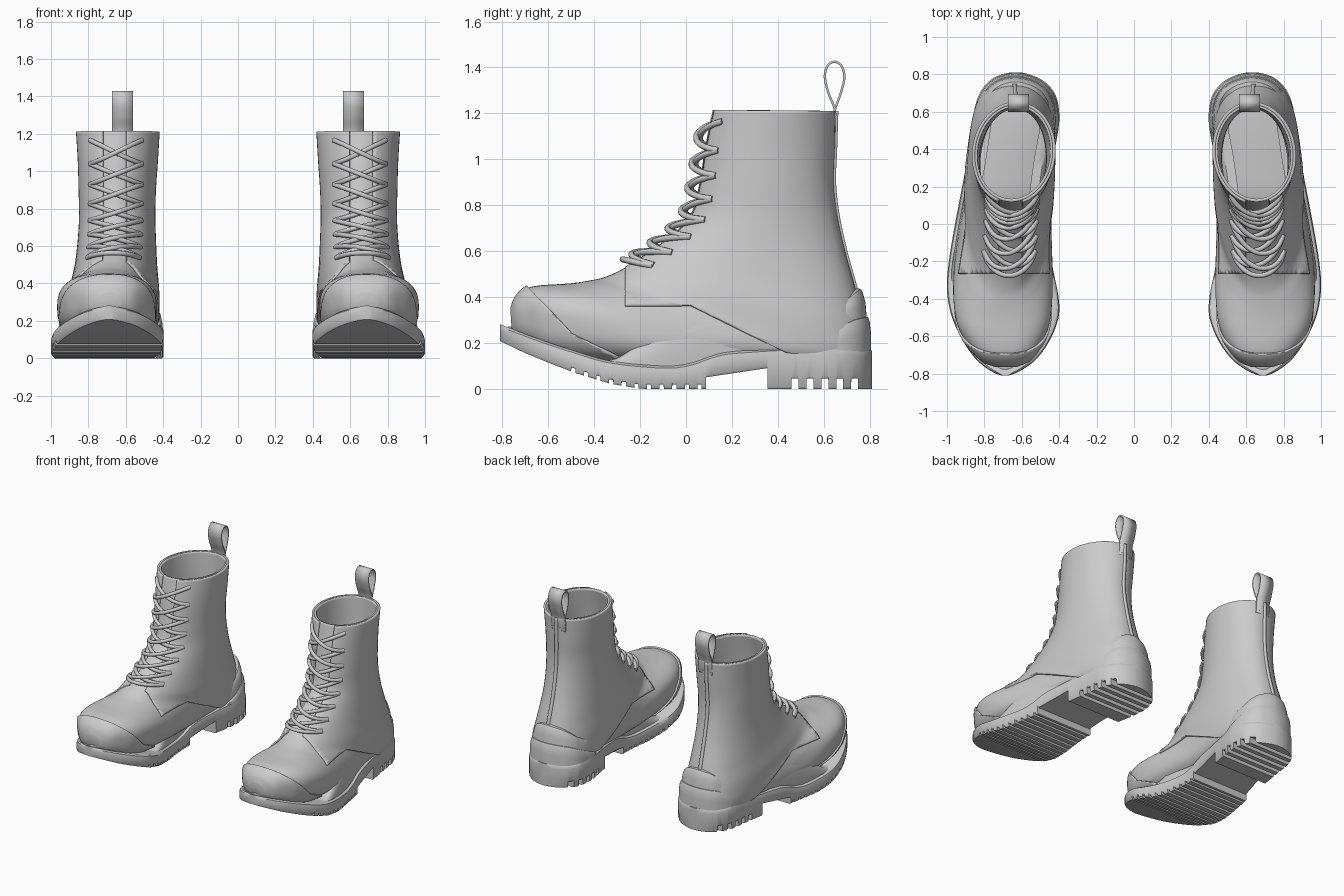
import bpy, bmesh, math
from mathutils import Vector

if "Cube" in bpy.data.objects:
    bpy.data.objects.remove(bpy.data.objects["Cube"])

grey = bpy.data.materials.new("plain grey")
grey.diffuse_color = (0.6, 0.6, 0.6, 1)
grey.use_nodes = True
grey.node_tree.nodes["Principled BSDF"].inputs["Base Color"].default_value = grey.diffuse_color


def catmull(p, t, closed=False):
    """Smooth point at parameter t through a list of equal-length tuples."""
    n = len(p)
    i = int(t) if closed else min(int(t), n - 2)
    f = t - i
    idx = [(i + k) % n if closed else max(0, min(n - 1, i + k)) for k in (-1, 0, 1, 2)]
    a, b, c, d = (p[k] for k in idx)
    return tuple(0.5 * (2*B + (C - A)*f + (2*A - 5*B + 4*C - D)*f*f + (3*B - A - 3*C + D)*f**3)
                 for A, B, C, D in zip(a, b, c, d))


def table(pts, y):
    """Linear interpolation in a list of (y, value)."""
    if y <= pts[0][0]:
        return pts[0][1]
    for (a, u), (b, v) in zip(pts, pts[1:]):
        if y <= b:
            return u + (v - u) * (y - a) / (b - a)
    return pts[-1][1]


def smooth(pts):
    return [catmull(pts, i / 10) for i in range(10 * (len(pts) - 1))] + [pts[-1]]


def finish(name, bm, thick=0, angle=35, recalc=True):
    """Make the right-hand part and mirror it to the other boot."""
    if recalc:
        bmesh.ops.recalc_face_normals(bm, faces=bm.faces[:])
    me = bpy.data.meshes.new(name)
    bm.to_mesh(me)
    bm.free()
    me.materials.append(grey)
    me.shade_smooth()
    me.set_sharp_from_angle(angle=math.radians(angle))
    ob = bpy.data.objects.new(name, me)
    bpy.context.collection.objects.link(ob)
    if thick:
        m = ob.modifiers.new("thickness", 'SOLIDIFY')
        m.thickness, m.offset = thick, -1
    m = ob.modifiers.new("pair", 'MIRROR')
    m.use_mirror_merge = False
    return ob


def skin(rings, caps=(False, False), closed=True):
    """Skin a list of equal point rings."""
    bm = bmesh.new()
    vs = [[bm.verts.new(p) for p in r] for r in rings]
    n = len(vs[0])
    for a, b in zip(vs, vs[1:]):
        for j in range(n if closed else n - 1):
            k = (j + 1) % n
            bm.faces.new((a[j], b[j], b[k], a[k]))
    if caps[0]:
        bm.faces.new(vs[0])
    if caps[1]:
        bm.faces.new(vs[-1][::-1])
    return bm


# Upper sections: front y,z, back y,z, front x, back x, half width, front and back roundness
S = [(.12, 1.215, .64, 1.21, .655, .63, .21, 2, 2),
     (.085, 1.05, .635, 1.05, .655, .63, .2, 2, 2),
     (.06, .9, .63, .9, .656, .635, .193, 2, 2),
     (.02, .76, .645, .76, .657, .635, .19, 2, 2),
     (-.07, .665, .68, .6, .66, .635, .195, 2, 2.1),
     (-.18, .585, .73, .42, .665, .638, .205, 2.1, 2.4),
     (-.28, .52, .765, .25, .675, .64, .22, 2.2, 2.8),
     (-.36, .485, .74, .11, .69, .64, .225, 2.3, 3),
     (-.43, .47, .35, .1, .7, .67, .24, 2.4, 3),
     (-.5, .46, -.1, .1, .7, .7, .265, 2.4, 3),
     (-.57, .455, -.4, .12, .7, .7, .255, 2.5, 3),
     (-.64, .45, -.58, .15, .695, .695, .215, 2.5, 3),
     (-.7, .435, -.68, .2, .69, .69, .16, 2.5, 3),
     (-.745, .39, -.73, .23, .688, .688, .11, 2.4, 2.6),
     (-.765, .34, -.76, .26, .685, .685, .05, 2.2, 2.2)]


def place(s, d, cc, ss):
    fy, fz, by, bz, xf, xb, hw = s[:7]
    k = cc * (1 + 2 * d / math.hypot(fy - by, fz - bz))
    m = (1 + cc) / 2
    return Vector((xb + (xf - xb) * m + (hw + d) * ss,
                   (fy + by) / 2 + (fy - by) / 2 * k, (fz + bz) / 2 + (fz - bz) / 2 * k))


def upper(d, n=60, steps=8):
    rings = []
    for i in range((len(S) - 1) * steps + 1):
        s, ring = catmull(S, i / steps), []
        for j in range(n):
            c, q = math.cos(math.tau * j / n), math.sin(math.tau * j / n)
            e = s[7] if c > 0 else s[8]
            ring.append(place(s, d, math.copysign(abs(c)**(2/e), c), math.copysign(abs(q)**(2/e), q)))
        rings.append(ring)
    return skin(rings, (False, True))


def trim(bm, planes, keep):
    """Cut along planes, then keep faces by a rule on their centre."""
    for co, no in planes:
        bmesh.ops.bisect_plane(bm, geom=bm.verts[:] + bm.edges[:] + bm.faces[:], plane_co=co, plane_no=no)
    bad = [f for f in bm.faces if not keep(*f.calc_center_median())]
    bmesh.ops.delete(bm, geom=bad, context='FACES')
    return bm


# Upper with tongue, toe cap and laced quarters
finish("upper", upper(0), .015, recalc=False)
cap = trim(upper(.012), [((0, -.5, .24), (0, 1.08, 1)), ((0, -.5, .24), (0, .525, 1))],
           lambda x, y, z: z < .24 - (y + .5) * (1.08 if y < -.5 else .525))
finish("toe_cap", cap, .014, recalc=False)
quarters = trim(upper(.014),
                [((0, -.265, 0), (0, 1, 0)), ((0, 0, .365), (0, 0, 1)), ((0, .02, .365), (0, .5, 1)),
                 ((.595, 0, 0), (1, 0, 0)), ((.725, 0, 0), (1, 0, 0))],
                lambda x, y, z: y > -.265 and z > min(.365, .365 - .5 * (y - .02))
                and not (abs(x - .66) < .065 and y < .3))
finish("quarters", quarters, .016, recalc=False)

# Sole outline seen from above, outer side then inner side
OUT = [(.69, -.812), (.81, -.755), (.9, -.65), (.973, -.5), (1, -.35), (.99, -.2), (.957, 0), (.9, .3),
       (.868, .5), (.838, .67), (.76, .775), (.63, .812), (.5, .775), (.425, .7), (.4, .6), (.405, .5), (.44, .3),
       (.465, .05), (.44, -.2), (.402, -.4), (.408, -.52), (.47, -.655), (.56, -.755)]
outline = [Vector(catmull(OUT, i / 6, True)) for i in range(6 * len(OUT))]
outer = sorted((p.y, p.x) for p in outline[:67])
inner = sorted((p.y, p.x) for p in outline[66:] + outline[:1])

TOP = smooth([(-.82, .285), (-.65, .22), (-.5, .17), (-.33, .122), (-.1, .1), (.02, .112), (.15, .155),
              (.3, .17), (.5, .18), (.65, .18), (.82, .165)])
BOTTOM = [(-.815, .21), (-.7, .155), (-.59, .11), (-.48, .068), (-.33, .022), (-.2, 0), (.087, 0),
          (.0871, .05), (.355, .09), (.3551, 0), (.82, 0)]
grooves = [(-.5 + .055 * i, -.482 + .055 * i, .018) for i in range(11)]
grooves += [(a, a + .03, .045) for a in (.46, .525, .59, .655, .72)]


def bottom(y):
    return table(BOTTOM, y) + sum(d for a, b, d in grooves if a < y < b)


# Outsole with cleats and stepped heel
edges = [e for g in grooves for e in g[:2]] + [.087, .355]
ys = sorted([-.81 * math.cos(math.pi * i / 70) for i in range(71)]
            + [e + s for e in edges for s in (-2e-4, 2e-4)])
rings = []
for y in ys:
    a, b, zb, zt = table(inner, y), table(outer, y), bottom(y), table(TOP, y)
    w = b - a
    prof = [(min(.008, w*.1), zb), (0, zb + .01), (0, zt - .03), (min(.006, w*.1), zt - .01), (min(.022, w*.2), zt)]
    rings.append([(b - i, y, z) for i, z in prof] + [(a + i, y, z) for i, z in prof[::-1]])
finish("outsole", skin(rings, (True, True)), angle=40)


# Rubber bands that follow the sole outline
def band(levels, low, high):
    n, res = len(outline), []
    for inset, f in levels:
        ring = []
        for i, p in enumerate(outline):
            t = (outline[(i + 1) % n] - outline[i - 1]).normalized()
            lo, hi = low(p.y), high(p.y)
            ring.append((p.x - t.y * inset, p.y + t.x * inset, lo + (hi - lo) * f))
        res.append(ring)
    return skin(res)


WALL = smooth([(-.82, .275), (-.65, .21), (-.5, .16), (-.33, .125), (-.2, .19), (-.1, .25), (.05, .308),
               (.2, .315), (.45, .3), (.6, .325), (.7, .37), (.82, .44)])
finish("side_wall", band([(.022, 0), (.02, .4), (.03, .8), (.042, .95), (.052, 1), (.1, 1.02)],
                         lambda y: table(TOP, y) - .03, lambda y: table(WALL, y)))
WEDGE = [(.44, .165), (.6, .235), (.75, .3), (.82, .315)]
wedge = band([(.006, 0), (.006, .6), (.012, .9), (.02, 1), (.05, 1.02)],
             lambda y: .13, lambda y: table(WEDGE, y))
finish("heel_wedge", trim(wedge, [], lambda x, y, z: y > .44))


# Pull loop and back seam strip
def ribbon(name, path, width, thick):
    rings = [[p + Vector((-width / 2, 0, 0)), p + Vector((width / 2, 0, 0))] for p in path]
    finish(name, skin(rings, closed=False), thick, 50)


loop = [(.637, 1.12), (.644, 1.21), (.615, 1.29), (.6, 1.36), (.613, 1.41), (.645, 1.43),
        (.68, 1.412), (.695, 1.36), (.68, 1.29), (.653, 1.21), (.65, 1.14)]
ribbon("pull_loop", [Vector((.617, *q)) for q in smooth(loop)], .112, .01)
ribbon("back_seam", [place(catmull(S, i / 6), .024, -1, 0) for i in range(37)], .022, .02)


# Criss-cross laces lying on the front of the shaft
def on_front(t, u, d):
    s = catmull(S, t)
    r = u / (s[6] + d)
    return place(s, d, (1 - abs(r)**s[7])**(1 / s[7]), r)


cu = bpy.data.curves.new("laces", 'CURVE')
cu.dimensions, cu.bevel_depth, cu.bevel_resolution, cu.use_fill_caps = '3D', .0135, 2, True
cu.materials.append(grey)
rows = [.37, 1.07, 1.8, 2.5, 3.2, 3.95, 4.7, 5.4]
runs = [(a, b, s) for a, b in zip(rows, rows[1:]) for s in (-1, 1)] + [(5.45, 5.45, 1)]
for a, b, s in runs:
    pts = []
    for i in range(15):
        f = i / 14
        lift = .012 + (.03 + .008 * s) * math.sin(math.pi * f)**.6
        pts.append(on_front(a + (b - a) * f, s * .138 * (2 * f - 1), lift))
    for side in (1, -1):
        sp = cu.splines.new('POLY')
        sp.points.add(len(pts) - 1)
        for q, p in zip(sp.points, pts):
            q.co = (p.x * side, p.y, p.z, 1)
        sp.use_smooth = True
bpy.context.collection.objects.link(bpy.data.objects.new("laces", cu))
